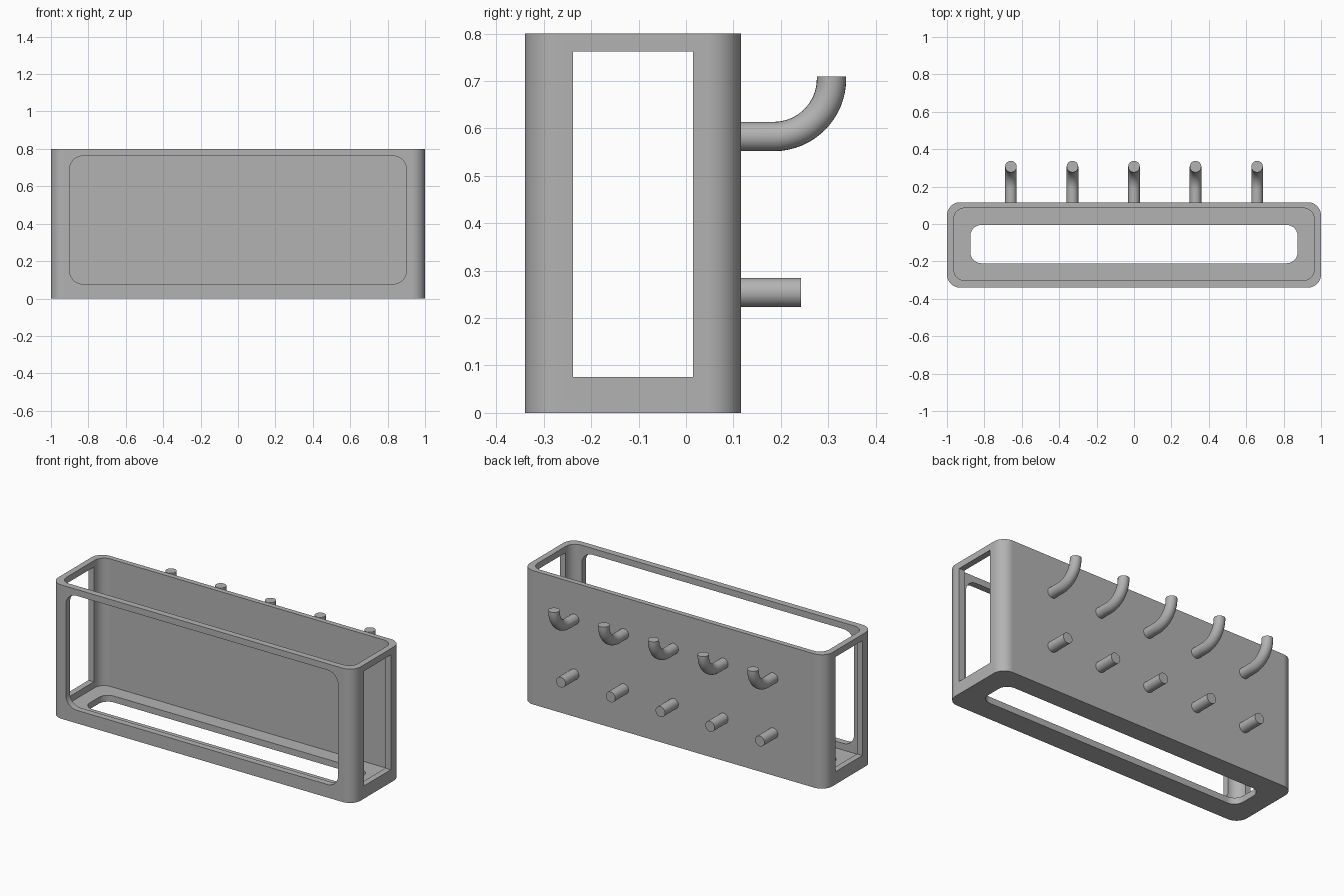
import bpy, bmesh, math
from math import radians, sin, cos
from mathutils import Vector

cube = bpy.data.objects.get("Cube")
if cube:
    bpy.data.objects.remove(cube, do_unlink=True)

# Single grey finish
grey = bpy.data.materials.new("matte grey")
grey.use_nodes = True
colour = (0.45, 0.45, 0.45, 1)
grey.diffuse_color = colour
grey.node_tree.nodes["Principled BSDF"].inputs["Base Color"].default_value = colour


def select_only(obj):
    bpy.ops.object.select_all(action='DESELECT')
    obj.select_set(True)
    bpy.context.view_layer.objects.active = obj


def block(name, low, high, radius=0, axis=2):
    """Box from low to high whose edges along one axis are rounded."""
    bm = bmesh.new()
    bmesh.ops.create_cube(bm, size=1)
    low, high = Vector(low), Vector(high)
    size, middle = high - low, (low + high) / 2
    for v in bm.verts:
        v.co = v.co * 1.0
        v.co = Vector(c * s + m for c, s, m in zip(v.co, size, middle))
    if radius:
        edges = [e for e in bm.edges
                 if abs((e.verts[0].co - e.verts[1].co).normalized()[axis]) > 0.9]
        bmesh.ops.bevel(bm, geom=edges, offset=radius, segments=12,
                        profile=0.5, affect='EDGES')
    bmesh.ops.recalc_face_normals(bm, faces=bm.faces)
    mesh = bpy.data.meshes.new(name)
    bm.to_mesh(mesh)
    bm.free()
    mesh.materials.append(grey)
    obj = bpy.data.objects.new(name, mesh)
    bpy.context.collection.objects.link(obj)
    return obj


def cut(target, cutter):
    """Subtract the cutter and discard it."""
    cutter.hide_render = True
    mod = target.modifiers.new("cut", 'BOOLEAN')
    mod.operation = 'DIFFERENCE'
    mod.solver = 'EXACT'
    mod.object = cutter
    select_only(target)
    bpy.ops.object.modifier_apply(modifier=mod.name)
    bpy.data.objects.remove(cutter, do_unlink=True)


def rod(name, points, radius=0.031):
    """Round bar along a path, with flat ends."""
    curve = bpy.data.curves.new(name, 'CURVE')
    curve.dimensions = '3D'
    curve.bevel_depth = radius
    curve.bevel_resolution = 10
    curve.use_fill_caps = True
    spline = curve.splines.new('POLY')
    spline.points.add(len(points) - 1)
    for p, co in zip(spline.points, points):
        p.co = (*co, 1)
    curve.materials.append(grey)
    obj = bpy.data.objects.new(name, curve)
    bpy.context.collection.objects.link(obj)
    select_only(obj)
    bpy.ops.object.convert(target='MESH')
    bpy.ops.object.shade_smooth_by_angle(angle=radians(35))


# Open-topped bin with a slotted floor, a front window and two side windows
holder = block("holder_frame", (-1, -0.34, 0), (1, 0.116, 0.8), 0.07)
cut(holder, block("cavity", (-0.964, -0.302, 0.038), (0.964, 0.085, 1), 0.06))
cut(holder, block("floor_slot", (-0.875, -0.21, -0.1), (0.875, -0.005, 0.1), 0.06))
cut(holder, block("front_window", (-0.9, -0.5, 0.078), (0.9, -0.2, 0.762), 0.07, axis=1))
cut(holder, block("side_windows", (-1.2, -0.238, 0.076), (1.2, 0.015, 0.762)))
select_only(holder)
bpy.ops.object.shade_smooth_by_angle(angle=radians(30))
weighted = holder.modifiers.new("even shading", 'WEIGHTED_NORMAL')
weighted.keep_sharp = True

# Rear hooks above straight pegs
wall, bend_y, bend_z, bend = 0.1, 0.185, 0.705, 0.122
for i in range(5):
    x = (i - 2) * 0.329
    path = [(x, wall, bend_z - bend)]
    for step in range(17):
        a = radians(90) * step / 16
        path.append((x, bend_y + bend * sin(a), bend_z - bend * cos(a)))
    path.append((x, bend_y + bend, 0.71))
    rod(f"hook_{i + 1}", path)
    rod(f"peg_{i + 1}", [(x, wall, 0.254), (x, 0.243, 0.254)])
